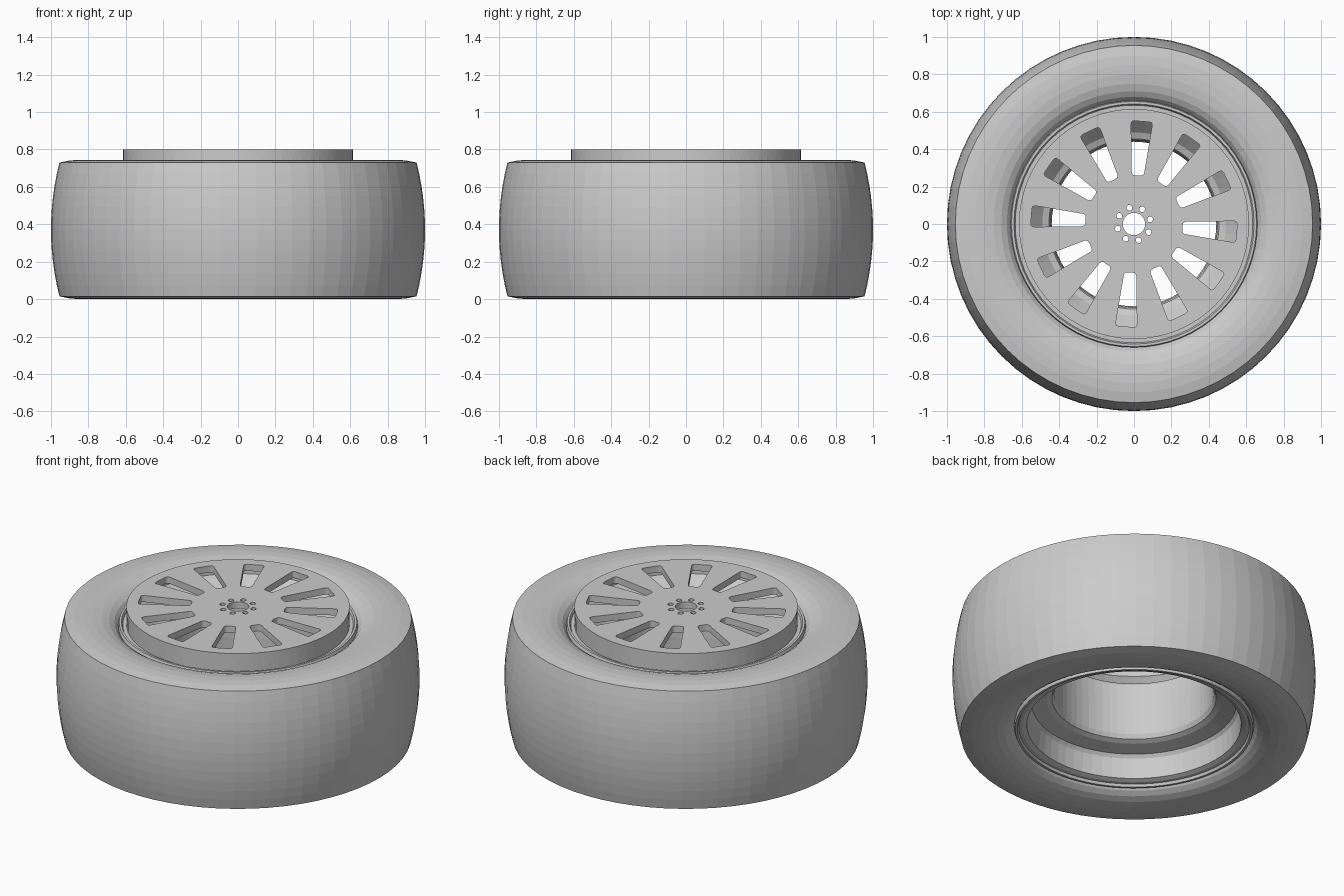
import bpy, bmesh
from math import sin, cos, pi, radians
from mathutils import Vector, Matrix

if "Cube" in bpy.data.objects:
    bpy.data.objects.remove(bpy.data.objects["Cube"])

SEG = 64
MID = 0.3725  # mid height of the tyre


def lathe(name, profile, angle=25):
    """Spin an (r, z) profile around the z axis."""
    bm = bmesh.new()
    rings = [[bm.verts.new((r * cos(2 * pi * i / SEG), r * sin(2 * pi * i / SEG), z))
              for i in range(SEG)] for r, z in profile]
    for a, b in zip(rings, rings[1:]):
        for i in range(SEG):
            j = (i + 1) % SEG
            bm.faces.new((a[i], a[j], b[j], b[i]))
    me = bpy.data.meshes.new(name)
    bm.to_mesh(me)
    bm.free()
    ob = bpy.data.objects.new(name, me)
    bpy.context.collection.objects.link(ob)
    return ob


def circle(r, n, cx=0, cy=0):
    return [(cx + r * cos(2 * pi * i / n), cy + r * sin(2 * pi * i / n)) for i in range(n)]


def rounded(corners, d):
    """Round each corner of a polygon with a short quadratic curve."""
    pts = []
    n = len(corners)
    for i, c in enumerate(corners):
        c = Vector(c)
        p = c + (Vector(corners[i - 1]) - c).normalized() * d
        q = c + (Vector(corners[(i + 1) % n]) - c).normalized() * d
        for t in (0, 0.33, 0.67, 1):
            pts.append((1 - t) ** 2 * p + 2 * t * (1 - t) * c + t * t * q)
    return pts


# Tyre: upper sidewall, barrelled tread, mirrored lower sidewall
wall = [(0.64, 0.64), (0.66, 0.68), (0.68, 0.705), (0.71, 0.724), (0.75, 0.737),
        (0.80, 0.744), (0.85, 0.745), (0.90, 0.741), (0.955, 0.73)]
half = 0.73 - MID
tread = []
for i in range(1, 12):
    t = 1 - i / 6
    tread.append((1 - 0.045 * t * t, MID + half * t))
lathe("tyre", wall + tread + [(r, 2 * MID - z) for r, z in reversed(wall)])

# Rim: outer collar with the upper flange
lathe("rim_collar", [(0.605, 0.78), (0.614, 0.78), (0.614, 0.69), (0.635, 0.69), (0.642, 0.705),
                     (0.655, 0.705), (0.66, 0.69), (0.66, 0.64)])

# Rim: stepped barrel down to the lower flange
lathe("rim_barrel", [(0.605, 0.77), (0.60, 0.72), (0.56, 0.68), (0.49, 0.605), (0.455, 0.59),
                     (0.447, 0.575), (0.44, 0.41), (0.44, 0.26), (0.452, 0.235), (0.48, 0.222),
                     (0.565, 0.205), (0.58, 0.185), (0.59, 0.065), (0.615, 0.055), (0.635, 0.055),
                     (0.642, 0.04), (0.655, 0.04), (0.66, 0.055), (0.66, 0.10)])

# Wheel face: filled outline with slots, bolt holes and hub bore
loops = [circle(0.615, SEG), circle(0.06, 32)]
slot = rounded([(0.26, -0.032), (0.55, -0.058), (0.55, 0.058), (0.26, 0.032)], 0.018)
for k in range(12):
    rot = Matrix.Rotation(radians(-4.4 + 30 * k), 2)
    loops.append([tuple(rot @ p) for p in slot])
for k in range(8):
    a = radians(16 + 45 * k)
    loops.append(circle(0.0155, 14, 0.09 * cos(a), 0.09 * sin(a)))

cu = bpy.data.curves.new("wheel_face", 'CURVE')
cu.dimensions = '2D'
cu.fill_mode = 'BOTH'
cu.extrude = 0.02
for pts in loops:
    sp = cu.splines.new('POLY')
    sp.points.add(len(pts) - 1)
    for p, (x, y) in zip(sp.points, pts):
        p.co = (x, y, 0, 1)
    sp.use_cyclic_u = True
face = bpy.data.objects.new("wheel_face", cu)
face.location.z = 0.78
bpy.context.collection.objects.link(face)
bpy.context.view_layer.objects.active = face
face.select_set(True)
bpy.ops.object.convert(target='MESH')
